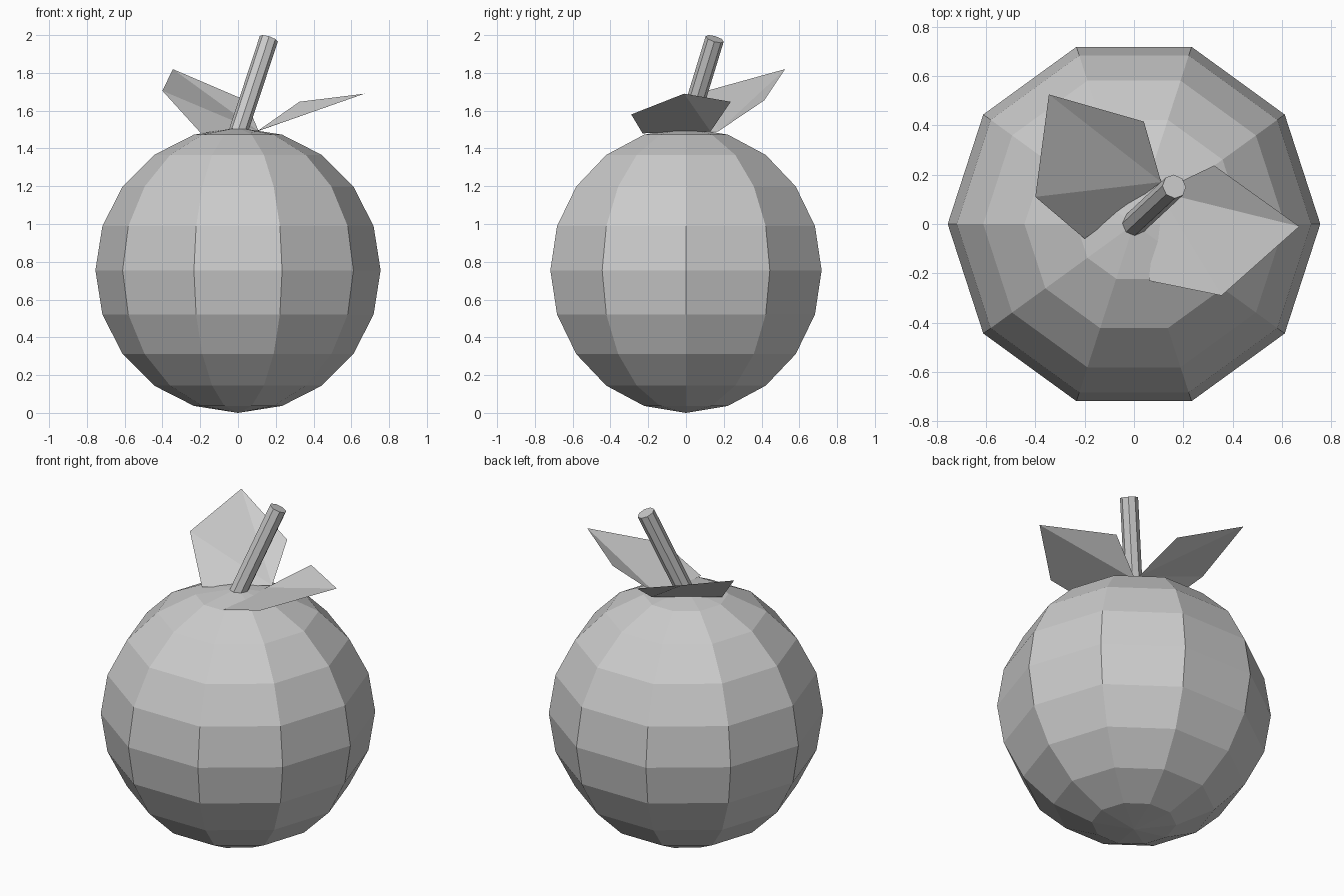
import bpy, bmesh, math
from mathutils import Vector, Matrix

if "Cube" in bpy.data.objects:
    bpy.data.objects.remove(bpy.data.objects["Cube"])


def finish(name, bm):
    me = bpy.data.meshes.new(name)
    bm.to_mesh(me)
    bm.free()
    ob = bpy.data.objects.new(name, me)
    bpy.context.collection.objects.link(ob)
    return ob


# Fruit body: ten-sided faceted ball, half profile spun round z
R, CZ, N = 0.755, 0.755, 10
bm = bmesh.new()
profile = [bm.verts.new((R * math.sin(math.pi * k / N), 0, CZ - R * math.cos(math.pi * k / N)))
           for k in range(N + 1)]
edges = [bm.edges.new(p) for p in zip(profile, profile[1:])]
bmesh.ops.spin(bm, geom=profile + edges, cent=(0, 0, 0), axis=(0, 0, 1),
               angle=math.tau, steps=N, use_duplicate=False)
bmesh.ops.remove_doubles(bm, verts=bm.verts, dist=0.001)
bmesh.ops.recalc_face_normals(bm, faces=bm.faces)
finish("fruit_body", bm)

# Stem: leaning eight-sided cylinder
base, top = Vector((0.0, 0.0, 1.485)), Vector((0.163, 0.152, 1.98))
axis = top - base
turn = Vector((0, 0, 1)).rotation_difference(axis).to_matrix().to_4x4()
bm = bmesh.new()
bmesh.ops.create_cone(bm, cap_ends=True, segments=8, radius1=0.05, radius2=0.05,
                      depth=axis.length, matrix=Matrix.Translation((base + top) / 2) @ turn)
finish("stem", bm)


# Leaves: thin folded five-point sheets, fanned from the inner base corner
def leaf(name, pts):
    bm = bmesh.new()
    v = [bm.verts.new(p) for p in pts]
    for i in range(1, len(v) - 1):
        bm.faces.new((v[0], v[i], v[i + 1]))
    bmesh.ops.recalc_face_normals(bm, faces=bm.faces)
    if sum(f.normal.z for f in bm.faces) < 0:
        bmesh.ops.reverse_faces(bm, faces=bm.faces)
    finish(name, bm)


leaf("leaf_right", [(0.10, 0.13, 1.49), (0.06, -0.23, 1.48), (0.355, -0.29, 1.58),
                    (0.67, -0.01, 1.69), (0.325, 0.237, 1.647)])
leaf("leaf_left", [(0.11, 0.17, 1.49), (0.04, 0.415, 1.655), (-0.345, 0.525, 1.82),
                   (-0.40, 0.11, 1.705), (-0.20, -0.06, 1.485)])
